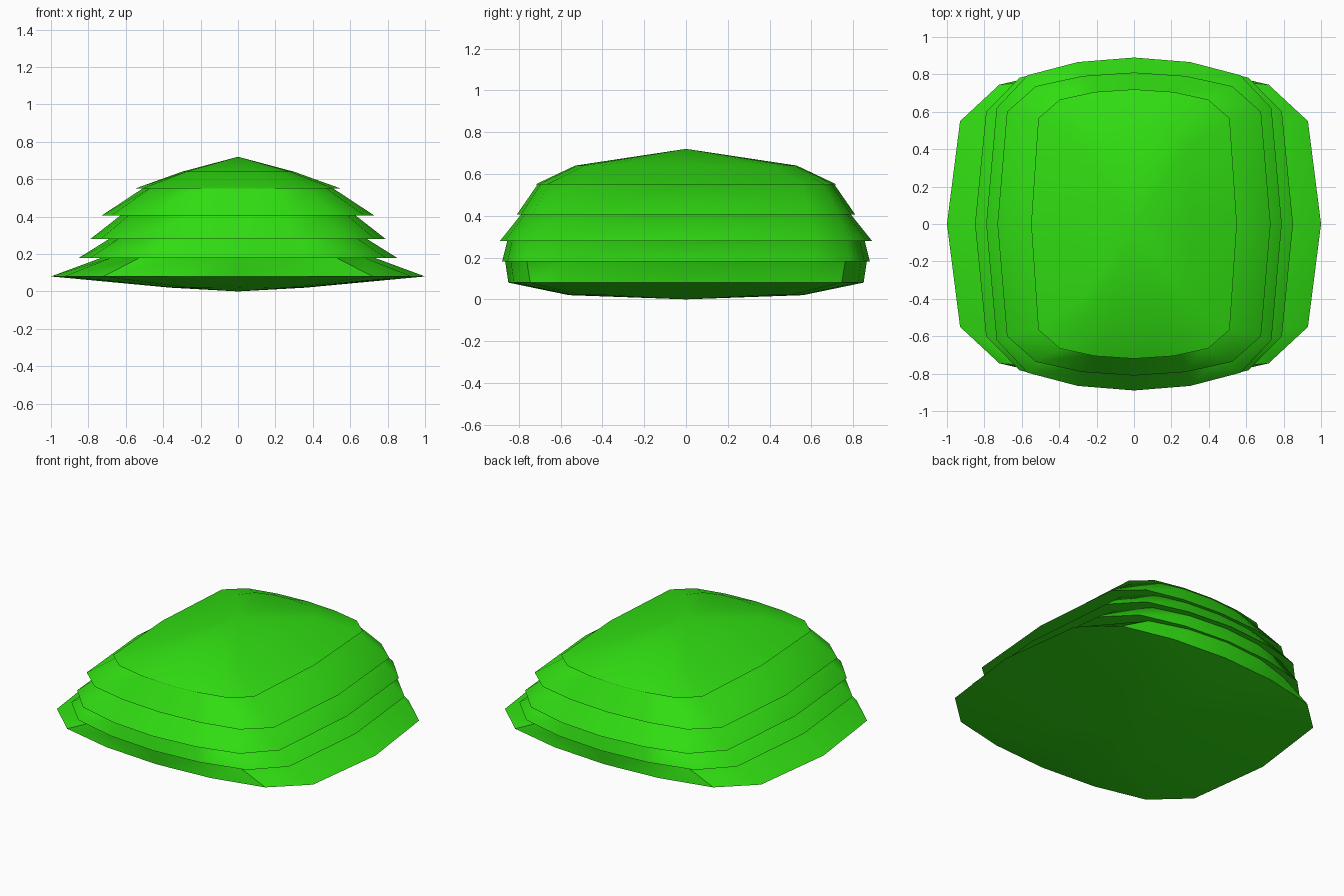
import bpy, bmesh, math

if "Cube" in bpy.data.objects:
    bpy.data.objects.remove(bpy.data.objects["Cube"])

green = bpy.data.materials.new("leaf_green")
green.diffuse_color = (0.03, 0.72, 0.006, 1)
green.use_nodes = True
green.node_tree.nodes["Principled BSDF"].inputs["Base Color"].default_value = green.diffuse_color


def ring(a, b, cy, z):
    # rounded rectangle: half width a, half depth b, corner at depth cy
    q = [(a, 0), (.93 * a, cy), (.72 * a, cy + (b - cy) * .65),
         (.38 * a, cy + (b - cy) * .91), (0, b)]
    q += [(-x, y) for x, y in q[-2::-1]]
    q += [(x, -y) for x, y in q[-2:0:-1]]
    return [(x, y, z) for x, y in q]


def tier(name, rings, bottom, top):
    # stacked rings, closed by a centre point at each end
    bm = bmesh.new()
    loops = [[bm.verts.new(p) for p in ring(*r)] for r in rings]
    n = len(loops[0])
    for lo, hi in zip(loops, loops[1:]):
        for i in range(n):
            j = (i + 1) % n
            bm.faces.new((lo[i], lo[j], hi[j], hi[i]))
    for loop, z in ((loops[0], bottom), (loops[-1], top)):
        c = bm.verts.new((0, 0, z))
        for i in range(n):
            bm.faces.new((loop[i], loop[(i + 1) % n], c))
    bmesh.ops.recalc_face_normals(bm, faces=bm.faces[:])
    me = bpy.data.meshes.new(name)
    bm.to_mesh(me)
    bm.free()
    me.materials.append(green)
    ob = bpy.data.objects.new(name, me)
    bpy.context.collection.objects.link(ob)
    bpy.ops.object.select_all(action='DESELECT')
    ob.select_set(True)
    bpy.context.view_layer.objects.active = ob
    bpy.ops.object.shade_smooth_by_angle(angle=math.radians(50))


# shallow bowl base with the widest rim
tier("base_layer", [(.36, .56, .38, .02), (1, .85, .55, .08), (.73, .865, .57, .18)], 0, .18)

# overlapping flared layers: rim below, narrower top
for i, (a, b, cy, z, a2, b2, cy2, z2) in enumerate([
        (.85, .88, .60, .18, .69, .855, .60, .28),
        (.79, .89, .62, .28, .63, .79, .59, .405),
        (.73, .81, .60, .405, .51, .71, .55, .55)]):
    tier(f"middle_layer_{i + 1}", [(a, b, cy, z), (a2, b2, cy2, z2)], z, z2)

# low domed cap
tier("top_layer", [(.55, .72, .565, .55), (.30, .53, .40, .64)], .55, .72)
